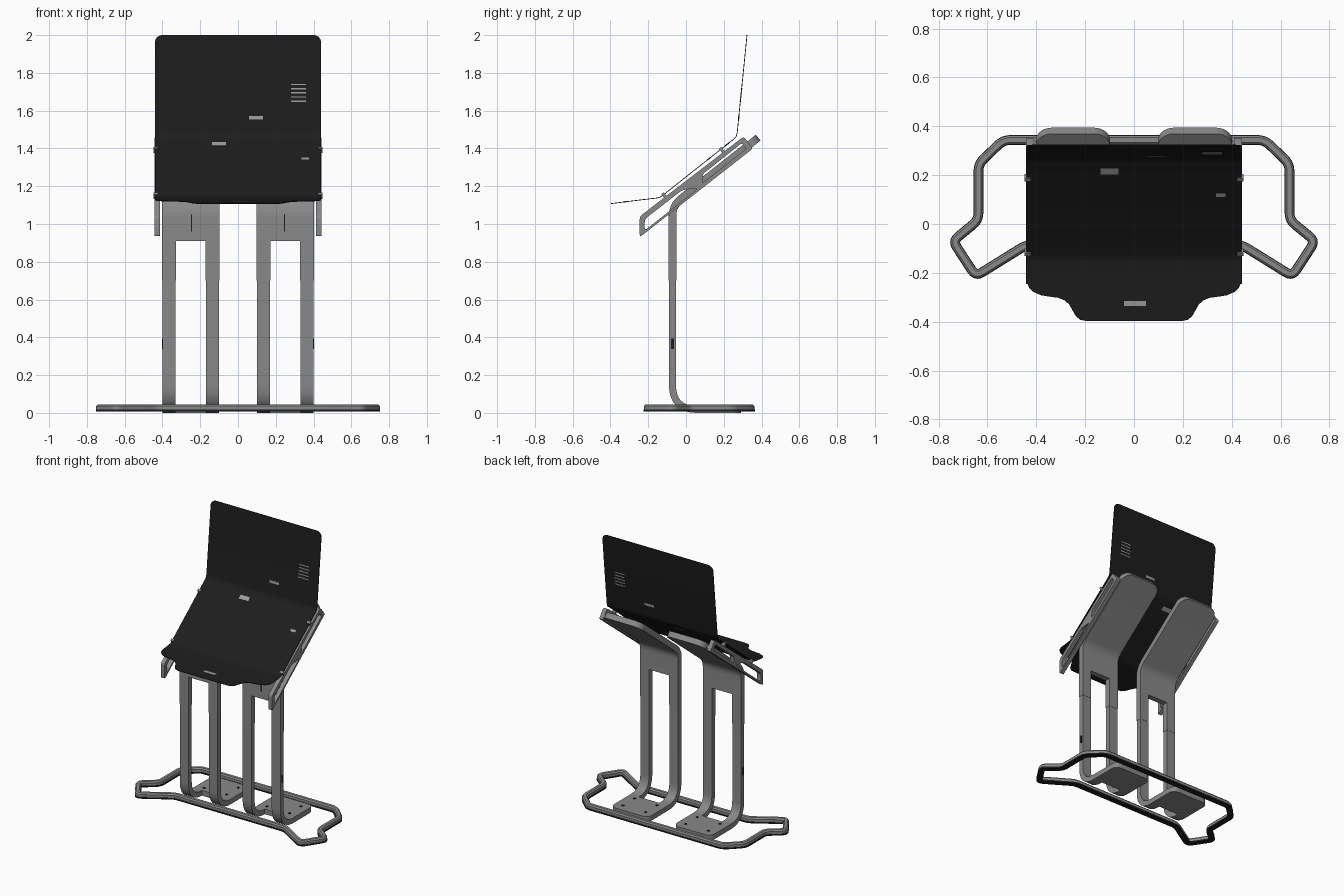
import bpy, bmesh, math
from mathutils import Vector

if "Cube" in bpy.data.objects:
    bpy.data.objects.remove(bpy.data.objects["Cube"])


def material(name, v):
    m = bpy.data.materials.new(name)
    m.diffuse_color = (v, v, v, 1)
    m.use_nodes = True
    m.node_tree.nodes["Principled BSDF"].inputs["Base Color"].default_value = m.diffuse_color
    return m


STEEL = material("grey steel", 0.25)
BLACK = material("black panel", 0.012)
LIGHT = material("light grey", 0.33)


def finish(ob, mat):
    """Apply modifiers, shade and colour one object."""
    bpy.ops.object.select_all(action='DESELECT')
    ob.select_set(True)
    bpy.context.view_layer.objects.active = ob
    bpy.ops.object.convert(target='MESH')
    bpy.ops.object.shade_smooth_by_angle(angle=math.radians(35))
    ob.data.materials.clear()
    ob.data.materials.append(mat)
    return ob


def from_bmesh(name, bm):
    bmesh.ops.recalc_face_normals(bm, faces=bm.faces)
    me = bpy.data.meshes.new(name)
    bm.to_mesh(me)
    bm.free()
    ob = bpy.data.objects.new(name, me)
    bpy.context.collection.objects.link(ob)
    return ob


def fillet(pts, r, n=5, closed=True):
    """Round the corners of a 2D outline or path."""
    pts = [Vector(p) for p in pts]
    out = []
    for i, p in enumerate(pts):
        if not closed and i in (0, len(pts) - 1):
            out.append(p)
            continue
        a, b = pts[i - 1] - p, pts[(i + 1) % len(pts)] - p
        d = min(r, a.length * 0.45, b.length * 0.45)
        a, b = p + a.normalized() * d, p + b.normalized() * d
        for k in range(n + 1):
            t = k / n
            out.append(a * (1 - t) ** 2 + p * 2 * t * (1 - t) + b * t * t)
    return out


def round_end(pts, w, r, n=7):
    """Path stations and half-widths with rounded corners at the far end."""
    end, d = pts[-1], (pts[-2] - pts[-1]).normalized()
    res = [(p, w) for p in pts[:-1]]
    for k in range(n + 1):
        a = math.pi / 2 * k / n
        res.append((end + d * r * (1 - math.sin(a)), w - r * (1 - math.cos(a))))
    return res


def ribbon(name, stations, inner, thick, mat, x=0, slot=None):
    """Bent sheet along a y-z path; the middle strip is left open in the slot."""
    bm = bmesh.new()
    rows = [[bm.verts.new((x + u, p.x, p.y)) for u in (-w, -inner, inner, w)]
            for p, w in stations]
    for i in range(len(rows) - 1):
        mid = (stations[i][0] + stations[i + 1][0]) / 2
        for c in range(3):
            if c == 1 and slot and slot(mid):
                continue
            bm.faces.new((rows[i][c], rows[i][c + 1], rows[i + 1][c + 1], rows[i + 1][c]))
    bmesh.ops.delete(bm, geom=[v for v in bm.verts if not v.link_faces], context='VERTS')
    ob = from_bmesh(name, bm)
    m = ob.modifiers.new("thickness", 'SOLIDIFY')
    m.thickness, m.offset, m.use_even_offset = thick, 0, True
    return finish(ob, mat)


def ring(name, path, section, mat):
    """Sweep a section around a closed level path."""
    bm = bmesh.new()
    rows, n = [], len(path)
    for i, p in enumerate(path):
        a = (p - path[i - 1]).normalized()
        b = (path[(i + 1) % n] - p).normalized()
        t = (a + b).normalized()
        k = 1 / max(0.5, t.dot(a))
        rows.append([bm.verts.new((p.x - t.y * u * k, p.y + t.x * u * k, z)) for u, z in section])
    m = len(section)
    for i in range(n):
        for j in range(m):
            q, s = rows[i], rows[(i + 1) % n]
            bm.faces.new((q[j], q[(j + 1) % m], s[(j + 1) % m], s[j]))
    return finish(from_bmesh(name, bm), mat)


def box(name, loc, size, mat, tilt=0):
    bpy.ops.mesh.primitive_cube_add(size=1, location=loc, rotation=(tilt, 0, 0))
    ob = bpy.context.object
    ob.name, ob.scale = name, size
    return finish(ob, mat)


def cylinder(name, loc, r, h, mat, rot=(0, 0, 0)):
    bpy.ops.mesh.primitive_cylinder_add(vertices=16, radius=r, depth=h, location=loc, rotation=rot)
    bpy.context.object.name = name
    return finish(bpy.context.object, mat)


# Base ring with its rubber foot strip
right = [(0.535, 0.344), (0.637, 0.246), (0.637, 0.016), (0.742, -0.07),
         (0.648, -0.214), (0.44, -0.085)]
outline = right + [(-x, y) for x, y in reversed(right)]
path = fillet(outline, 0.03)
ring("base_ring", path, [(-.018, .018), (-.018, .036), (-.010, .045),
                         (.010, .045), (.018, .036), (.018, .018)], STEEL)
ring("base_ring_foot", path, [(-.02, .007), (-.02, .018), (.02, .018), (.02, .007)], BLACK)

# Bent metal supports: foot plate with two legs, and upper bracket with sloped plate
LEG_Y = -0.0715
lower = fillet([(LEG_Y, 0.88), (LEG_Y, 0.0185), (0.29, 0.0185)], 0.13, 12, closed=False)
lower.insert(-1, Vector((0.061, 0.0185)))
upper = fillet([(LEG_Y, 0.70), (LEG_Y, 0.91), (LEG_Y, 1.099), (0.382, 1.457)], 0.06, 8, closed=False)
upper = [upper[0], Vector((LEG_Y, 0.91))] + [p for p in upper if p.y > 0.98]
for s, side in ((-1, "left"), (1, "right")):
    x = s * 0.25
    ribbon(side + "_leg_pair", round_end(lower, 0.15, 0.045), 0.081, 0.037, STEEL, x,
           lambda p: p.x < 0.06)
    ribbon(side + "_upper_bracket", round_end(upper, 0.152, 0.065), 0.079, 0.040, STEEL, x,
           lambda p: p.y < 0.91)
    box(side + "_bracket_slit", (s * 0.247, LEG_Y - 0.02, 1.005), (0.005, 0.003, 0.09), BLACK)
    box(side + "_leg_side_slot", (s * 0.40, LEG_Y, 0.365), (0.004, 0.014, 0.055), BLACK)
    for dx in (-0.09, 0.09):
        for y in (0.10, 0.23):
            cylinder("foot_screw", (x + dx, y, 0.038), 0.009, 0.006, BLACK)

    # Side rail frame with two openings
    cu = bpy.data.curves.new(side + "_rail", 'CURVE')
    cu.dimensions, cu.fill_mode, cu.extrude = '2D', 'BOTH', 0.015
    for pts, r in (([(-.245, .93), (-.245, 1.04), (.305, 1.463), (.355, 1.40)], 0.015),
                   ([(-.219, .965), (-.219, 1.025), (-.02, 1.18), (.065, 1.19)], 0.02),
                   ([(.085, 1.215), (.09, 1.265), (.295, 1.428), (.32, 1.40)], 0.012)):
        loop = fillet(pts, r, 4)
        sp = cu.splines.new('POLY')
        sp.points.add(len(loop) - 1)
        for q, p in zip(sp.points, loop):
            q.co = (p.x, p.y, 0, 1)
        sp.use_cyclic_u = True
    rail = bpy.data.objects.new(side + "_rail", cu)
    rail.location = (s * 0.4275, 0, 0)
    rail.rotation_euler = (math.pi / 2, 0, math.pi / 2)
    bpy.context.collection.objects.link(rail)
    finish(rail, STEEL)
    # Bolts from sloped plate to rail
    for y in (0.075, 0.33):
        cylinder(side + "_rail_bolt", (s * 0.405, y, 1.457 + (y - 0.382) * 0.79),
                 0.010, 0.03, STEEL, (0, math.pi / 2, 0))

# Black display panel: shaped front lip, sloped desk and upright back
SLOPE = math.atan(0.792)
BACK = math.atan2(0.534, 0.053)


def desk_z(y):
    return 1.14 + (y + 0.138) * 0.792


lip = [(-.397, .195), (-.392, .22), (-.378, .238), (-.355, .251), (-.33, .265),
       (-.312, .285), (-.302, .31), (-.298, .34), (-.292, .38), (-.278, .412),
       (-.26, .43), (-.235, .44)]
stations = [(Vector((y, 1.108 + (y + 0.397) * 0.1235)), w) for y, w in lip]
bend = [Vector(p) for p in ((-.155, 1.1375), (-.138, 1.1415), (-.12, 1.1543), (.255, 1.4513),
                            (.266, 1.463), (.271, 1.482), (.323, 2.0))]
stations += round_end(bend, 0.44, 0.04)
ribbon("display_panel", stations, 0.19, 0.004, BLACK)

# Slot plates set into the panel
box("lip_slot", (0.005, -0.325, 1.117), (0.09, 0.02, 0.007), LIGHT, math.atan(0.1235))
box("desk_slot", (-0.10, 0.217, desk_z(0.217)), (0.075, 0.03, 0.007), LIGHT, SLOPE)
box("desk_side_slot", (0.355, 0.12, desk_z(0.12)), (0.04, 0.018, 0.007), LIGHT, SLOPE)


def back_y(z):
    return 0.271 + (z - 1.482) * 0.1004


box("back_slot", (0.095, back_y(1.563), 1.563), (0.075, 0.018, 0.007), LIGHT, BACK)
for i in range(5):
    z = 1.65 + 0.022 * i
    box("vent_slot", (0.32, back_y(z), z), (0.08, 0.007, 0.007), LIGHT, BACK)

# Clips holding the panel to the rails
for s in (-1, 1):
    for y in (-0.115, 0.19):
        box("panel_clip", (s * 0.435, y, desk_z(y) - 0.008), (0.025, 0.016, 0.03), STEEL, SLOPE)
